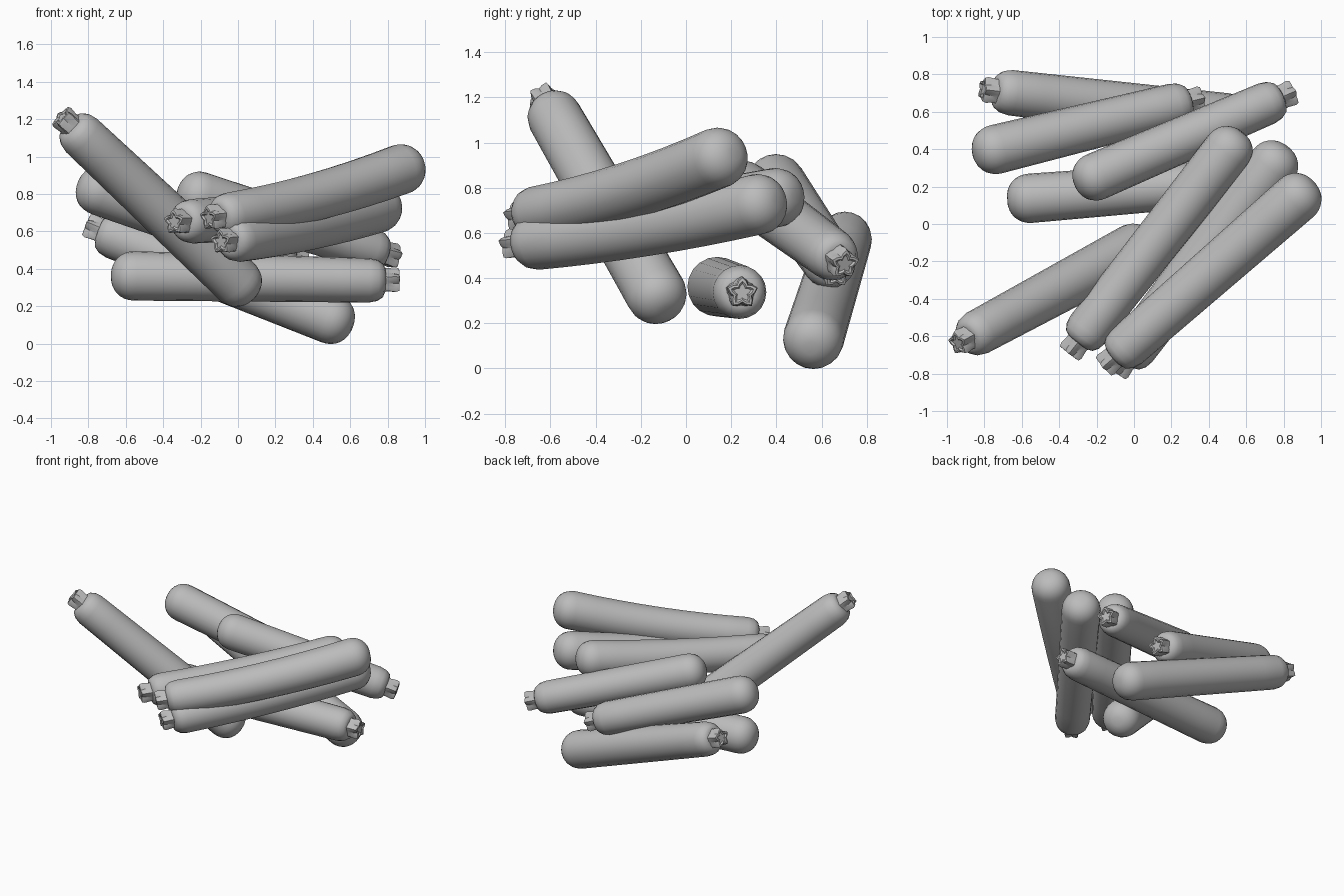
import bpy, bmesh, math
from mathutils import Vector

if "Cube" in bpy.data.objects:
    bpy.data.objects.remove(bpy.data.objects["Cube"])

grey = bpy.data.materials.new("plain grey")
grey.diffuse_color = (0.5, 0.5, 0.5, 1)
grey.use_nodes = True
grey.node_tree.nodes["Principled BSDF"].inputs["Base Color"].default_value = grey.diffuse_color
SEGS = 20


def loft(name, rings):
    """Skin a list of vertex rings and cap both ends."""
    bm = bmesh.new()
    loops = [[bm.verts.new(p) for p in ring] for ring in rings]
    n = len(loops[0])
    for a, b in zip(loops, loops[1:]):
        for i in range(n):
            bm.faces.new((a[i], a[(i + 1) % n], b[(i + 1) % n], b[i]))
    bm.faces.new(loops[0])
    bm.faces.new(loops[-1])
    bmesh.ops.recalc_face_normals(bm, faces=bm.faces)
    mesh = bpy.data.meshes.new(name)
    bm.to_mesh(mesh)
    bm.free()
    mesh.materials.append(grey)
    obj = bpy.data.objects.new(name, mesh)
    bpy.context.collection.objects.link(obj)
    bpy.ops.object.select_all(action='DESELECT')
    obj.select_set(True)
    bpy.context.view_layer.objects.active = obj
    bpy.ops.object.shade_smooth_by_angle(angle=math.radians(40))
    return obj


def courgette(index, blunt, tip, radius=0.135, sag=0.0):
    """Blunt end centre, stem tip centre, radius and downward bend."""
    blunt, tip = Vector(blunt), Vector(tip)
    axis = tip - blunt
    length = axis.length
    axis.normalize()
    side = axis.cross(Vector((0, 0, 1))).normalized()
    up = side.cross(axis)
    body = length - 0.075

    def ring(s, radii):
        t = min(max(s / length, 0), 1)
        c = blunt + axis * s - up * (sag * 4 * t * (1 - t))
        n = len(radii)
        return [c + (side * math.sin(2 * math.pi * i / n)
                     + up * math.cos(2 * math.pi * i / n)) * r
                for i, r in enumerate(radii)]

    # body: rounded blunt end, slow taper, soft shoulder at the stem
    profile = []
    for k in range(1, 9):
        a = math.pi / 2 * k / 8
        profile.append((-radius * 0.98 * math.cos(a) ** 0.9 if k < 8 else 0,
                        radius * math.sin(a) ** 0.9))
    for k in range(1, 9):
        t = k / 8
        profile.append(((body - 0.085) * t, radius * (1 - 0.10 * t)))
    profile += [(body - 0.04, radius * 0.83), (body - 0.01, radius * 0.68),
                (body, radius * 0.5)]
    loft(f"body_{index}", [ring(s, [r] * SEGS) for s, r in profile])

    # stem: five-pointed stub with a dished tip
    def star(s, outer, inner):
        return ring(s, [(outer, (outer + inner) / 2, inner, (outer + inner) / 2)[i % 4]
                        for i in range(20)])
    loft(f"stem_{index}", [star(body - 0.03, 0.078, 0.066),
                           star(body + 0.01, 0.067, 0.053),
                           star(length - 0.018, 0.073, 0.046),
                           star(length, 0.066, 0.040),
                           star(length + 0.002, 0.052, 0.030),
                           star(length - 0.006, 0.040, 0.022)])


# the pile: back layer, crossing pieces, then the front bundle
pile = [
    ((0.49, 0.565, 0.135), (-0.81, 0.72, 0.63), 0.135, 0.0),
    ((-0.735, 0.40, 0.815), (0.36, 0.67, 0.42), 0.132, 0.0),
    ((-0.20, 0.255, 0.79), (0.85, 0.705, 0.46), 0.128, 0.0),
    ((-0.55, 0.138, 0.362), (0.86, 0.25, 0.335), 0.132, 0.0),
    ((-0.01, -0.135, 0.335), (-0.945, -0.64, 1.215), 0.135, 0.0),
    ((0.50, 0.39, 0.755), (-0.345, -0.69, 0.65), 0.132, 0.02),
    ((0.74, 0.31, 0.725), (-0.095, -0.79, 0.545), 0.135, 0.02),
    ((0.865, 0.135, 0.93), (-0.16, -0.76, 0.67), 0.135, 0.03),
]
for i, args in enumerate(pile, 1):
    courgette(i, *args)
